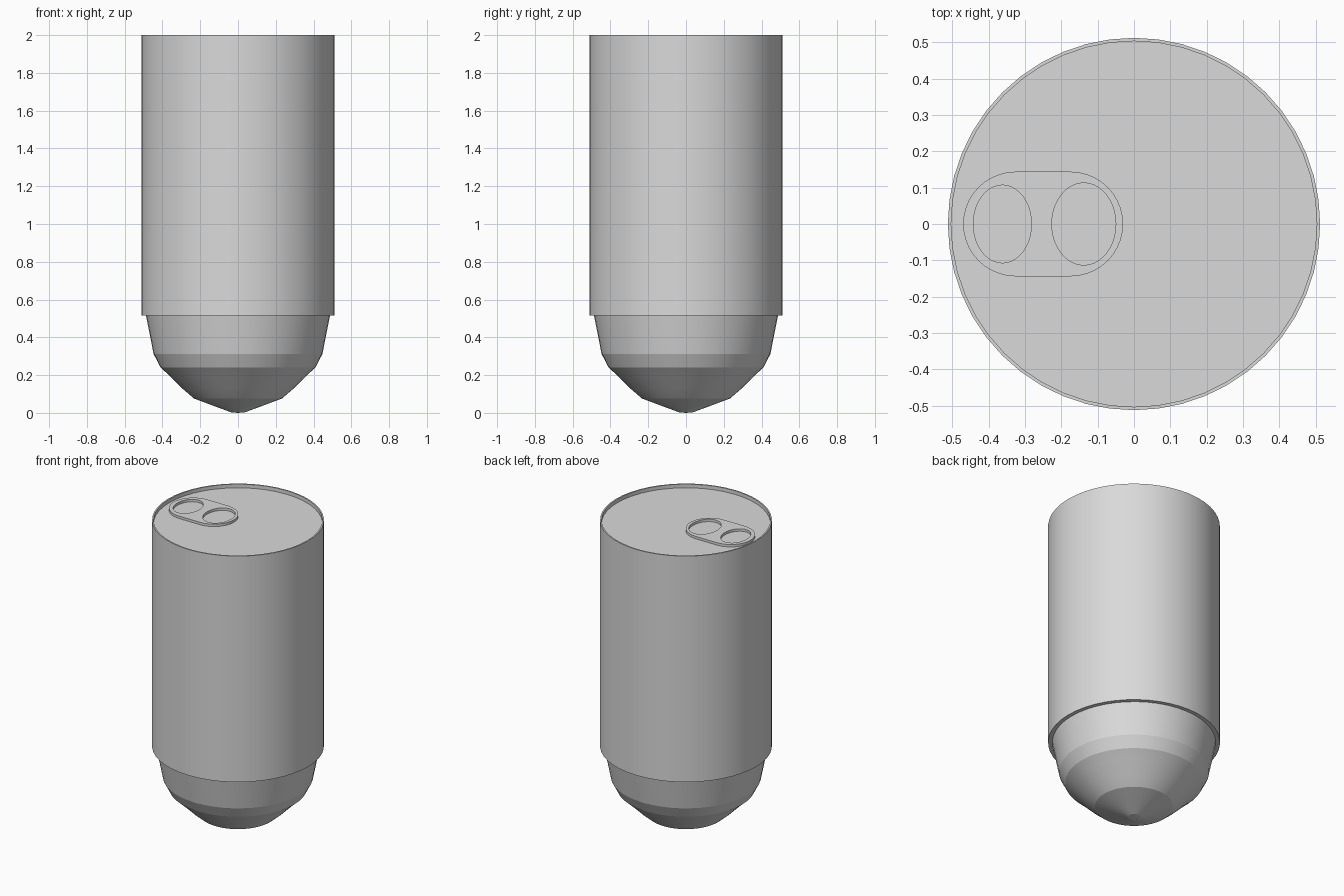
import bpy, bmesh, math

if "Cube" in bpy.data.objects:
    bpy.data.objects.remove(bpy.data.objects["Cube"])

SEG = 48

grey = bpy.data.materials.new("light grey metal")
grey.diffuse_color = (0.7, 0.7, 0.7, 1)
grey.use_nodes = True
grey.node_tree.nodes["Principled BSDF"].inputs["Base Color"].default_value = grey.diffuse_color


def finish(obj, angle):
    obj.data.materials.clear()
    obj.data.materials.append(grey)
    bpy.ops.object.select_all(action='DESELECT')
    obj.select_set(True)
    bpy.context.view_layer.objects.active = obj
    bpy.ops.object.shade_smooth_by_angle(angle=math.radians(angle))


def lathe(name, profile, angle=10):
    """Spin (radius, z) points, listed from the bottom up, about the z axis."""
    bm = bmesh.new()
    rings = []
    for r, z in profile:
        if r == 0:
            rings.append([bm.verts.new((0, 0, z))] * SEG)
        else:
            rings.append([bm.verts.new((r * math.cos(2 * math.pi * i / SEG),
                                        r * math.sin(2 * math.pi * i / SEG), z))
                          for i in range(SEG)])
    for a, b in zip(rings, rings[1:]):
        for i in range(SEG):
            j = (i + 1) % SEG
            quad = list(dict.fromkeys((a[i], a[j], b[j], b[i])))
            bm.faces.new(quad)
    bmesh.ops.recalc_face_normals(bm, faces=bm.faces)
    mesh = bpy.data.meshes.new(name)
    bm.to_mesh(mesh)
    bm.free()
    obj = bpy.data.objects.new(name, mesh)
    bpy.context.collection.objects.link(obj)
    finish(obj, angle)
    return obj


# Can wall with thin raised rim and recessed lid
lathe("can_body", [(0, 0.515), (0.512, 0.515), (0.512, 2.0), (0.503, 2.0),
                   (0.503, 1.976), (0, 1.976)])

# Stepped rounded base
lathe("can_base", [(0, 0), (0.037, 0.003), (0.233, 0.076), (0.29, 0.125),
                   (0.36, 0.195), (0.41, 0.24), (0.447, 0.312),
                   (0.487, 0.515), (0, 0.515)])


# Pull tab: rounded plate with two oval holes
def oval(cx, rx, ry, n=40):
    return [(cx + rx * math.cos(2 * math.pi * i / n),
             ry * math.sin(2 * math.pi * i / n)) for i in range(n)]


def stadium(x0, x1, rx, ry, n=20):
    pts = []
    for cx, start in ((x1, -math.pi / 2), (x0, math.pi / 2)):
        for i in range(n + 1):
            t = start + math.pi * i / n
            pts.append((cx + rx * math.cos(t), ry * math.sin(t)))
    return pts


curve = bpy.data.curves.new("pull_tab", 'CURVE')
curve.dimensions = '2D'
curve.fill_mode = 'BOTH'
curve.extrude = 0.008
for pts in (stadium(-0.325, -0.175, 0.145, 0.144),
            oval(-0.362, 0.08, 0.107), oval(-0.138, 0.088, 0.113)):
    spline = curve.splines.new('POLY')
    spline.points.add(len(pts) - 1)
    for p, (x, y) in zip(spline.points, pts):
        p.co = (x, y, 0, 1)
    spline.use_cyclic_u = True
tab = bpy.data.objects.new("pull_tab", curve)
tab.location.z = 1.984
bpy.context.collection.objects.link(tab)
bpy.ops.object.select_all(action='DESELECT')
tab.select_set(True)
bpy.context.view_layer.objects.active = tab
bpy.ops.object.convert(target='MESH')
tab = bpy.context.view_layer.objects.active
bm = bmesh.new()
bm.from_mesh(tab.data)
bmesh.ops.remove_doubles(bm, verts=bm.verts, dist=0.0001)
bmesh.ops.recalc_face_normals(bm, faces=bm.faces)
bm.to_mesh(tab.data)
bm.free()
finish(tab, 30)
